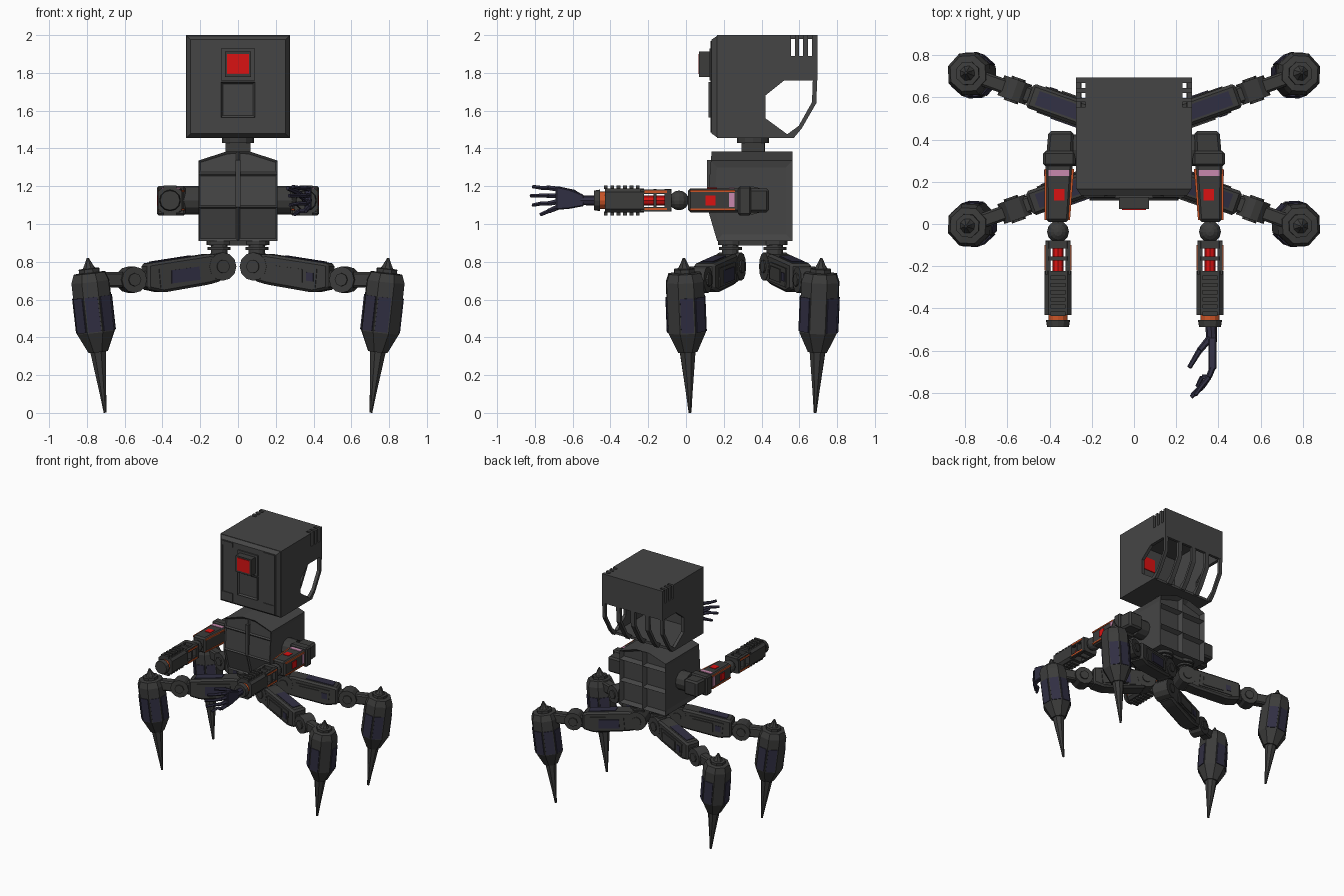
import bpy, bmesh, math
from mathutils import Matrix, Vector

if "Cube" in bpy.data.objects:
    bpy.data.objects.remove(bpy.data.objects["Cube"])

I = Matrix.Identity(4)


def material(name, r, g, b):
    m = bpy.data.materials.new(name)
    m.diffuse_color = (r, g, b, 1)
    m.use_nodes = True
    m.node_tree.nodes["Principled BSDF"].inputs["Base Color"].default_value = m.diffuse_color
    return m


GREY = material("dark grey", .060, .060, .060)
COAL = material("charcoal", .045, .045, .044)
NAVY = material("dark navy", .030, .028, .055)
RED = material("red", .70, .006, .006)
ORANGE = material("orange", .60, .09, .02)
PINK = material("pink", .58, .25, .42)


def emit(name, bm, mat, M=I):
    bmesh.ops.recalc_face_normals(bm, faces=bm.faces)
    bm.transform(M)
    if M.determinant() < 0:
        bmesh.ops.reverse_faces(bm, faces=bm.faces)
    me = bpy.data.meshes.new(name)
    bm.to_mesh(me)
    bm.free()
    me.materials.append(mat)
    ob = bpy.data.objects.new(name, me)
    bpy.context.collection.objects.link(ob)
    return ob


def prism_bm(pts, axis, a, b):
    place = {'x': lambda p, q, t: (t, p, q), 'y': lambda p, q, t: (p, t, q),
             'z': lambda p, q, t: (p, q, t)}[axis]
    bm = bmesh.new()
    lo = [bm.verts.new(place(p, q, a)) for p, q in pts]
    hi = [bm.verts.new(place(p, q, b)) for p, q in pts]
    bm.faces.new(lo)
    bm.faces.new(hi)
    for i in range(len(pts)):
        j = (i + 1) % len(pts)
        bm.faces.new((lo[i], lo[j], hi[j], hi[i]))
    bmesh.ops.recalc_face_normals(bm, faces=bm.faces)
    return bm


def prism(name, pts, axis, a, b, mat, M=I, bev=0):
    bm = prism_bm(pts, axis, a, b)
    if bev:
        bmesh.ops.bevel(bm, geom=bm.edges[:], offset=bev, segments=1, affect='EDGES')
    return emit(name, bm, mat, M)


def box(name, x0, x1, y0, y1, z0, z1, mat, M=I, bev=0):
    return prism(name, [(x0, y0), (x1, y0), (x1, y1), (x0, y1)], 'z', z0, z1, mat, M, bev)


def axis_matrix(p0, p1):
    p0, p1 = Vector(p0), Vector(p1)
    return Matrix.Translation(p0) @ (p1 - p0).to_track_quat('Z', 'Y').to_matrix().to_4x4()


def lathe(name, prof, n, mat, M=I):
    bm = bmesh.new()
    rings = [[bm.verts.new((r * math.cos(2 * math.pi * k / n), r * math.sin(2 * math.pi * k / n), h))
              for k in range(n)] for r, h in prof]
    for a, b in zip(rings, rings[1:]):
        for k in range(n):
            j = (k + 1) % n
            bm.faces.new((a[k], a[j], b[j], b[k]))
    bm.faces.new(rings[0])
    bm.faces.new(rings[-1])
    return emit(name, bm, mat, M)


def rod(name, p0, p1, r0, r1, n, mat, M=I):
    length = (Vector(p1) - Vector(p0)).length
    return lathe(name, [(r0, 0), (r1, length)], n, mat, M @ axis_matrix(p0, p1))


# ---- head: hollow shell with slotted upper rear and curved rear bars
slots = [(.555, .577), (.598, .62), (.645, .668)]
side = [(.165, 1.455), (.165, 2.0)]
for a, b in slots:
    side += [(a, 2.0), (a, 1.89), (b, 1.89), (b, 2.0)]
side += [(.695, 2.0), (.695, 1.76), (.52, 1.76), (.42, 1.68), (.42, 1.56), (.535, 1.476), (.57, 1.455)]
for s, w in ((1, "right"), (-1, "left")):
    prism(f"head_side_{w}", side, 'x', s * .25, s * .275, GREY)
edge = [(.25, .165)]
for a, b in slots:
    edge += [(.25, a), (.23, a), (.23, b), (.25, b)]
edge += [(.25, .695)]
prism("head_top", edge + [(-x, y) for x, y in reversed(edge)], 'z', 1.98, 2.0, GREY)
box("head_floor", -.25, .25, .165, .555, 1.455, 1.475, GREY)
box("head_rear_wall", -.25, .25, .673, .695, 1.76, 1.98, GREY)
bm = prism_bm([(-.275, 1.455), (.275, 1.455), (.275, 2), (-.275, 2)], 'y', .135, .17)
for v in bm.verts:
    if v.co.y < .15:
        v.co.x *= .91
        v.co.z = 1.7275 + (v.co.z - 1.7275) * .91
emit("head_front", bm, GREY)
bar = [(.695, 1.78), (.69, 1.64), (.612, 1.505), (.57, 1.455), (.535, 1.474), (.597, 1.52), (.667, 1.645), (.672, 1.78)]
for i, (x, h) in enumerate([(-.262, .013), (-.13, .018), (0, .018), (.13, .018), (.262, .013)]):
    prism(f"head_rear_bar_{i}", bar, 'x', x - h, x + h, GREY)
for s in (-1, 1):
    a, b = sorted((s * .14, s * .24))
    box("head_corner_plate_top", a, b, .129, .137, 1.935, 1.97, GREY)
    box("head_corner_plate_bottom", a, b, .129, .137, 1.485, 1.555, GREY)
    box("head_front_strip", s * .236 - .004, s * .236 + .004, .13, .137, 1.555, 1.935, GREY)

# eye block and the recessed panel under it
box("eye_base", -.09, .09, .125, .14, 1.76, 1.93, GREY)
box("eye_housing", -.07, .07, .07, .13, 1.778, 1.912, COAL)
box("eye", -.057, .057, .066, .072, 1.795, 1.9, RED)
box("eye_inner", -.057, .057, .168, .176, 1.795, 1.9, RED)
bm = prism_bm([(-.09, 1.565), (.09, 1.565), (.09, 1.752), (-.09, 1.752)], 'y', .12, .14)
front = [f for f in bm.faces if f.normal.y < -.9]
bmesh.ops.inset_individual(bm, faces=front, thickness=.014, depth=-.012)
emit("face_panel", bm, GREY)

# ---- neck
lathe("neck", [(.062, 1.37), (.062, 1.43), (.085, 1.43), (.085, 1.457)], 12, COAL, Matrix.Translation((0, .355, 0)))
box("neck_block", -.065, .065, .295, .415, 1.37, 1.43, COAL)

# ---- torso with inset panels
bm = prism_bm([(-.21, .91), (.21, .91), (.21, 1.335), (.06, 1.385), (-.06, 1.385), (-.21, 1.335)], 'y', .13, .565)
for co, no in (((0, 0, 1.09), (0, 0, 1)), ((0, 0, 1.265), (0, 0, 1)), ((0, 0, 0), (1, 0, 0))):
    bmesh.ops.bisect_plane(bm, geom=bm.verts[:] + bm.edges[:] + bm.faces[:], plane_co=co, plane_no=no)
for v in bm.verts:
    if v.co.y < .2:
        v.co.y = .165 if v.co.z < 1 else .112 + max(0, v.co.z - 1.09) * .08
bm.normal_update()
for s in (-1, 1):
    fs = [f for f in bm.faces if f.normal.x * s > .95]
    bmesh.ops.inset_region(bm, faces=fs, thickness=.035, depth=-.008, use_even_offset=True)
bm.normal_update()
bmesh.ops.inset_individual(bm, faces=[f for f in bm.faces if f.normal.y < -.9], thickness=.014, depth=-.01)
bm.normal_update()
bmesh.ops.inset_individual(bm, faces=[f for f in bm.faces if f.normal.y > .95], thickness=.026, depth=-.035)
emit("torso", bm, GREY)
box("torso_front_spine", -.012, .012, .112, .15, 1.09, 1.34, GREY)
box("pelvis_plate", -.15, .15, .2, .51, .885, .915, COAL)

# ---- four legs, rotated copies built along local +x
thigh = [(.0, .70), (.0, .83), (.07, .842), (.42, .79), (.42, .655), (.33, .637), (.07, .68)]
for w, sx, sy, ang in (("back_right", 1, 1, 19.5), ("back_left", -1, 1, 160.5),
                       ("front_left", -1, -1, 199.5), ("front_right", 1, -1, -19.5)):
    M = Matrix.Translation((sx * .10, .3525 + sy * .1175, 0)) @ Matrix.Rotation(math.radians(ang), 4, 'Z')
    lathe(w + "_hip_post", [(.045, .80), (.045, .862), (.062, .862), (.062, .878), (.045, .878),
                            (.045, .888), (.068, .888), (.068, .912)], 12, COAL, M)
    rod(w + "_hip_joint", (0, -.062, .775), (0, .062, .775), .075, .075, 12, COAL, M)
    rod(w + "_hip_cap", (0, -.07, .775), (0, .07, .775), .035, .035, 12, COAL, M)
    prism(w + "_thigh", thigh, 'y', -.06, .06, COAL, M, .014)
    prism(w + "_thigh_frame", [(.09, .70), (.10, .80), (.36, .765), (.35, .665)], 'y', -.066, .066, COAL, M)
    prism(w + "_thigh_panel", [(.13, .705), (.135, .775), (.29, .755), (.29, .685)], 'y', .06, .071, NAVY, M)
    prism(w + "_thigh_plate", [(.12, .71), (.125, .78), (.28, .76), (.28, .69)], 'y', -.072, -.06, COAL, M)
    prism(w + "_thigh_small_panel", [(.30, .70), (.30, .745), (.34, .74), (.34, .695)], 'y', -.070, -.06, NAVY, M)
    prism(w + "_thigh_top_panel", [(.17, .82), (.17, .832), (.38, .801), (.38, .789)], 'y', -.035, .035, NAVY, M)
    box(w + "_knee_fork", .40, .50, -.04, .04, .66, .75, COAL, M, .01)
    rod(w + "_knee", (.493, -.05, .705), (.493, .05, .705), .07, .07, 12, COAL, M)
    rod(w + "_knee_cap", (.493, -.06, .705), (.493, .06, .705), .035, .035, 8, COAL, M)
    box(w + "_shin_link", .53, .68, -.035, .035, .665, .745, COAL, M, .01)
    F = M @ axis_matrix((.64, 0, 0), (.738, 0, .82))
    lathe(w + "_spike", [(.008, .001), (.018, .1), (.045, .33)], 8, COAL, F)
    lathe(w + "_shin", [(.055, .325), (.107, .43), (.107, .70), (.09, .745), (.058, .748), (.058, .768),
                        (.036, .77), (.026, .785), (.006, .826)], 8, COAL, F)
    for k in (0, 1, 3, 4, 6, 7):
        box(w + f"_shin_panel_{k}", .096, .1045, -.034, .034, .435, .62, NAVY,
            F @ Matrix.Rotation(math.radians(22.5 + 45 * k), 4, 'Z'))


def octagon(cx, cz, h, c):
    q = [(h, h - c), (h - c, h), (c - h, h), (-h, h - c), (-h, c - h), (c - h, -h), (h - c, -h), (h, c - h)]
    return [(cx + a, cz + b) for a, b in q]


# ---- arms, mirrored; reaching forward
Z = 1.125
for w, M in (("right", I), ("left", Matrix.Scale(-1, 4, (1, 0, 0)))):
    w += "_"
    rod(w + "shoulder", (.20, .35, Z), (.29, .35, Z), .075, .075, 12, COAL, M)
    prism(w + "upper_arm", [(.285, .44), (.405, .44), (.42, .28), (.418, .01), (.308, .01), (.29, .28)],
          'z', 1.062, 1.188, COAL, M, .013)
    box(w + "arm_bracket", .278, .43, .275, .345, 1.045, 1.2, COAL, M, .01)
    box(w + "pink_band", .305, .405, .228, .256, 1.18, 1.192, PINK, M)
    box(w + "pink_side", .41, .426, .228, .256, 1.09, 1.165, PINK, M)
    box(w + "red_window_top", .33, .38, .112, .165, 1.18, 1.192, RED, M)
    box(w + "red_window_side", .41, .425, .102, .155, 1.098, 1.152, RED, M)
    for z in (1.076, 1.174):
        box(w + "orange_trim_outer", .408, .423, .02, .26, z - .005, z + .005, ORANGE, M)
        prism(w + "orange_trim_inner", [(.284, .26), (.303, .02), (.315, .02), (.296, .26)],
              'z', z - .005, z + .005, ORANGE, M)
    bm = bmesh.new()
    bmesh.ops.create_uvsphere(bm, u_segments=12, v_segments=8, radius=.052)
    emit(w + "elbow", bm, COAL, M @ Matrix.Translation((.36, -.037, Z)))
    # forearm: open frame around a red core, then a ribbed block
    rod(w + "red_core", (.36, -.09, Z), (.36, -.25, Z), .027, .027, 8, RED, M)
    for a, b in ((-.115, -.078), (-.172, -.155)):
        prism(w + "forearm_ring", octagon(.36, Z, .06, .018), 'y', a, b, COAL, M)
    for x in (.312, .408):
        for z in (Z - .046, Z + .046):
            box(w + "forearm_rail", x - .012, x + .012, -.24, -.08, z - .012, z + .012, COAL, M)
            s = 1 if x > .36 else -1
            box(w + "forearm_trim", x + s * .012 - .003, x + s * .012 + .003, -.22, -.10, z - .006, z + .006, ORANGE, M)
    prism(w + "forearm", octagon(.36, Z, .063, .018), 'y', -.43, -.222, COAL, M)
    for i in range(6):
        y = -.245 - i * .034
        for s in (-1, 1):
            box(w + f"forearm_rib_{i}", .325, .395, y - .02, y, Z + s * .07 - .01, Z + s * .07 + .01, COAL, M)
    rod(w + "wrist_ring", (.36, -.42, Z), (.36, -.46, Z), .046, .046, 12, ORANGE, M)
    rod(w + "wrist_cap", (.36, -.455, Z), (.36, -.487, Z), .057, .052, 12, COAL, M)

# ---- right hand
rod("hand_wrist", (.365, -.48, Z), (.368, -.56, Z), .027, .025, 8, NAVY)
prism("palm", [(-.54, 1.095), (-.54, 1.155), (-.62, 1.185), (-.69, 1.2), (-.69, 1.075), (-.62, 1.08)],
      'x', .352, .39, NAVY, I, .006)
for i, (z0, z1, xe, ye) in enumerate([(1.185, 1.198, .29, -.81), (1.15, 1.15, .27, -.82),
                                      (1.118, 1.1, .275, -.81), (1.088, 1.05, .30, -.77)]):
    zm = (z0 + z1) / 2
    a, b, c, d = (.372, -.68, z0), (.355, -.725, zm), (.322, ye + .045, zm), (xe, ye, z1)
    for j, (p, q, r) in enumerate(((a, b, .015), (b, c, .013), (c, d, .011))):
        rod(f"finger_{i}_{j}", p, q, r, r * .9, 6, NAVY)
rod("thumb_base", (.36, -.54, 1.13), (.31, -.60, 1.17), .017, .015, 6, NAVY)
rod("thumb_tip", (.31, -.60, 1.17), (.262, -.68, 1.19), .014, .011, 6, NAVY)
